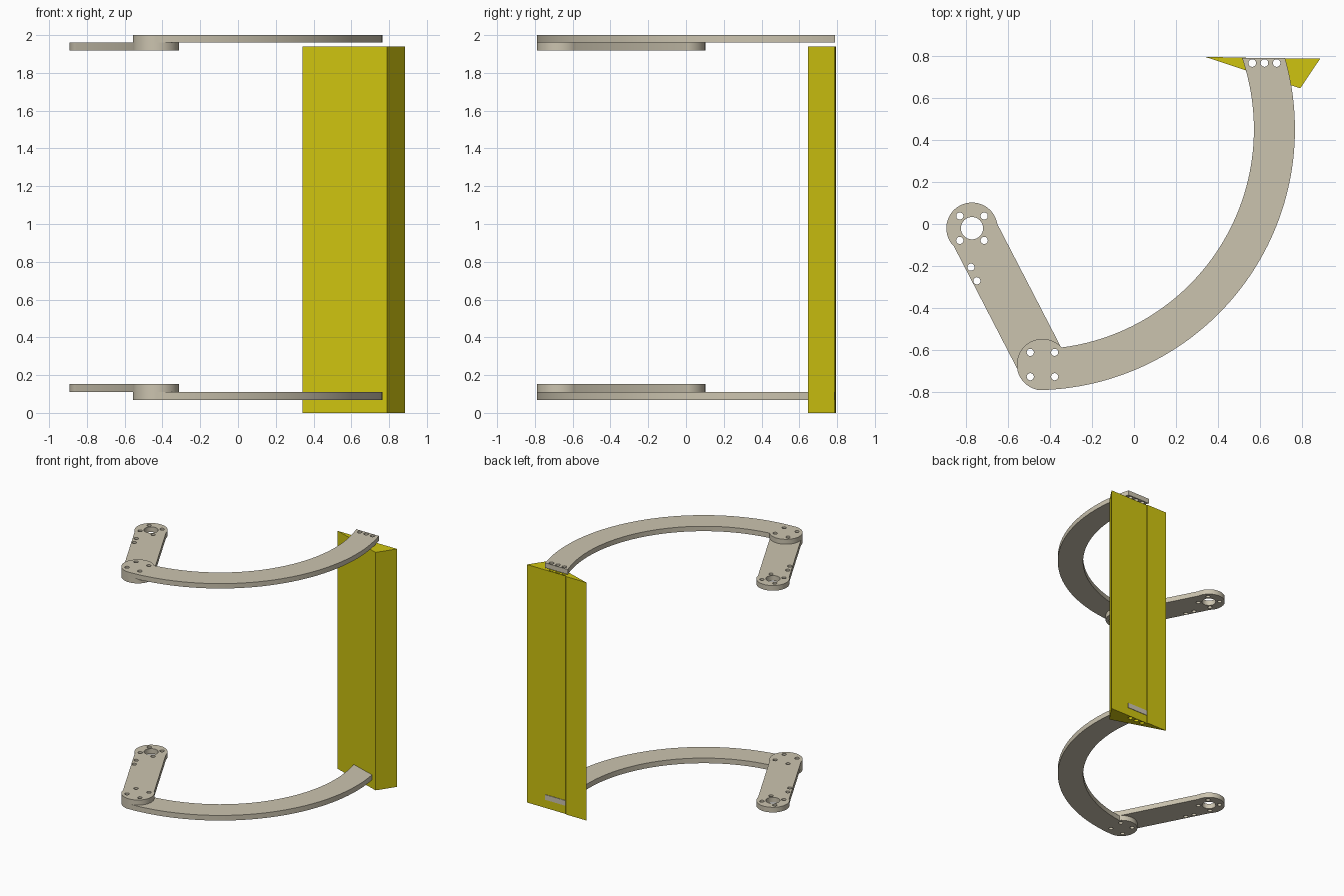
import bpy, bmesh, math

cube = bpy.data.objects.get("Cube")
if cube:
    bpy.data.objects.remove(cube, do_unlink=True)


def material(name, rgb):
    m = bpy.data.materials.new(name)
    m.use_nodes = True
    m.diffuse_color = (*rgb, 1)
    bsdf = next(n for n in m.node_tree.nodes if n.type == 'BSDF_PRINCIPLED')
    bsdf.inputs["Base Color"].default_value = (*rgb, 1)
    return m


BEIGE = material("beige", (0.60, 0.55, 0.43))
YELLOW = material("yellow", (0.62, 0.55, 0.005))


def arc(c, r, a0, a1, n):
    """Points along an arc, angles in radians."""
    return [(c[0] + r * math.cos(a0 + (a1 - a0) * i / n),
             c[1] + r * math.sin(a0 + (a1 - a0) * i / n)) for i in range(n + 1)]


def hole(c, r, n=24):
    return arc(c, r, 0, 2 * math.pi, n)[:-1]


def square_of_holes(c, d=0.058, r=0.017):
    return [hole((c[0] + sx * d, c[1] + sy * d), r) for sx in (-1, 1) for sy in (-1, 1)]


def plate(name, loops, z0, z1, mat):
    """Extrude an outline with holes between two heights."""
    curve = bpy.data.curves.new(name, 'CURVE')
    curve.dimensions = '2D'
    curve.fill_mode = 'BOTH'
    curve.extrude = (z1 - z0) / 2
    for pts in loops:
        s = curve.splines.new('POLY')
        s.points.add(len(pts) - 1)
        for p, (x, y) in zip(s.points, pts):
            p.co = (x, y, 0, 1)
        s.use_cyclic_u = True
    tmp = bpy.data.objects.new(name + "_outline", curve)
    bpy.context.collection.objects.link(tmp)
    dg = bpy.context.evaluated_depsgraph_get()
    mesh = bpy.data.meshes.new_from_object(tmp.evaluated_get(dg))
    bpy.data.objects.remove(tmp, do_unlink=True)
    bm = bmesh.new()
    bm.from_mesh(mesh)
    bmesh.ops.translate(bm, vec=(0, 0, (z0 + z1) / 2), verts=bm.verts)
    bmesh.ops.remove_doubles(bm, verts=bm.verts, dist=0.0002)
    bmesh.ops.recalc_face_normals(bm, faces=bm.faces)
    bm.to_mesh(mesh)
    bm.free()
    mesh.name = name
    mesh.materials.clear()
    mesh.materials.append(mat)
    ob = bpy.data.objects.new(name, mesh)
    bpy.context.collection.objects.link(ob)
    bpy.ops.object.select_all(action='DESELECT')
    ob.select_set(True)
    bpy.context.view_layer.objects.active = ob
    bpy.ops.object.shade_smooth_by_angle(angle=math.radians(30))
    return ob


HUB, ELBOW = (-0.77, -0.02), (-0.435, -0.668)
END_R = 0.122
blade_holes = [hole((x, 0.765), 0.018) for x in (0.562, 0.62, 0.678)]
elbow_holes = square_of_holes(ELBOW)

# Short link: straight bar with round ends
along = math.atan2(ELBOW[1] - HUB[1], ELBOW[0] - HUB[0])
half = math.pi - math.asin(0.116 / END_R)
link = arc(ELBOW, END_R, along - half, along + half, 40)
link += arc(HUB, END_R, along + math.pi - half, along + math.pi + half, 40)
link_loops = [link, hole(HUB, 0.053, 40), hole((-0.775, -0.205), 0.017),
              hole((-0.747, -0.27), 0.017)] + square_of_holes(HUB) + elbow_holes

# Curved arm: ring segment cut square at the blade, round at the elbow
C, R_OUT, R_IN, Y_END = (-0.475, 0.45), 1.24, 1.045, 0.79
rise = Y_END - C[1]
a_start = math.atan2(ELBOW[1] - C[1], ELBOW[0] - C[0])
arm = arc(C, R_OUT, a_start, math.asin(rise / R_OUT), 64)
arm += arc(C, R_IN, math.asin(rise / R_IN), a_start + 0.095, 64)
arm += arc(ELBOW, END_R, math.radians(42), a_start + 2 * math.pi, 40)[:-1]
arm_loops = [arm] + elbow_holes + blade_holes

plate("upper_curved_arm", arm_loops, 1.96, 2.0, BEIGE)
plate("upper_link", link_loops, 1.918, 1.96, BEIGE)
plate("lower_curved_arm", arm_loops, 0.068, 0.11, BEIGE)
plate("lower_link", link_loops, 0.11, 0.152, BEIGE)

# Tall blade: wedge section with a shallow step on its back
section = [(0.342, 0.793), (0.79, 0.645), (0.885, 0.786), (0.535, 0.786), (0.53, 0.792)]
plate("blade", [section] + blade_holes, 0, 1.94, YELLOW)
